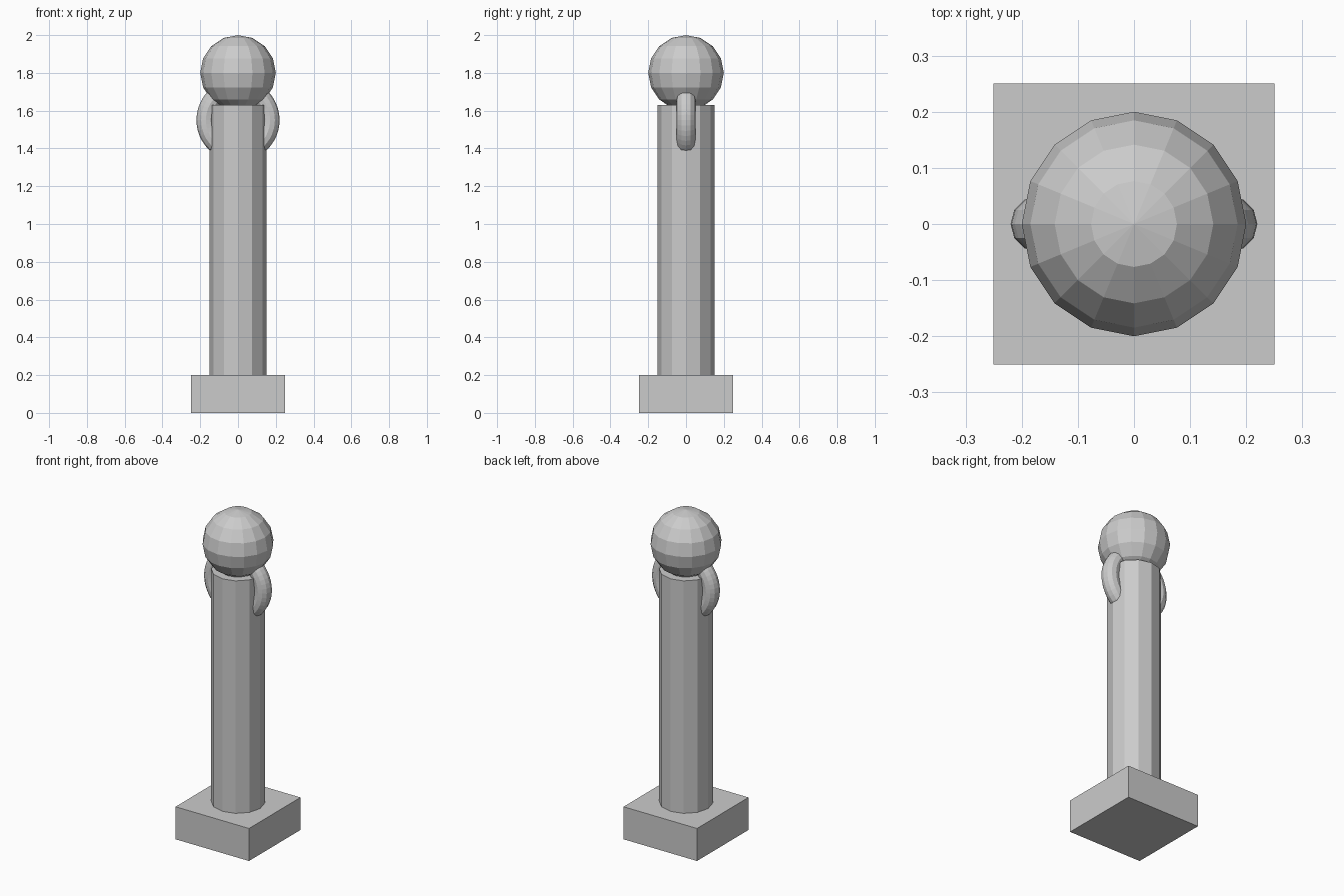
import bpy
from math import pi

if "Cube" in bpy.data.objects:
    bpy.data.objects.remove(bpy.data.objects["Cube"])


def name_part(name):
    bpy.context.object.name = name


# square plinth
bpy.ops.mesh.primitive_cube_add(size=1, location=(0, 0, 0.1))
base = bpy.context.object
base.name = "base"
base.scale = (0.5, 0.5, 0.2)
bpy.ops.object.transform_apply(location=False, rotation=False, scale=True)

# twelve-sided shaft, with a corner on each axis
bpy.ops.mesh.primitive_cylinder_add(vertices=12, radius=0.15, depth=1.43,
                                    location=(0, 0, 0.915))
name_part("post")

# faceted ball on top
bpy.ops.mesh.primitive_uv_sphere_add(segments=16, ring_count=8, radius=0.2,
                                     location=(0, 0, 1.8))
name_part("ball_finial")

# upright ring through the shaft, showing as a loop on each side
bpy.ops.mesh.primitive_torus_add(major_segments=48, minor_segments=12,
                                 major_radius=0.17, minor_radius=0.05,
                                 location=(0, 0, 1.55), rotation=(pi / 2, 0, 0))
name_part("tether_ring")
